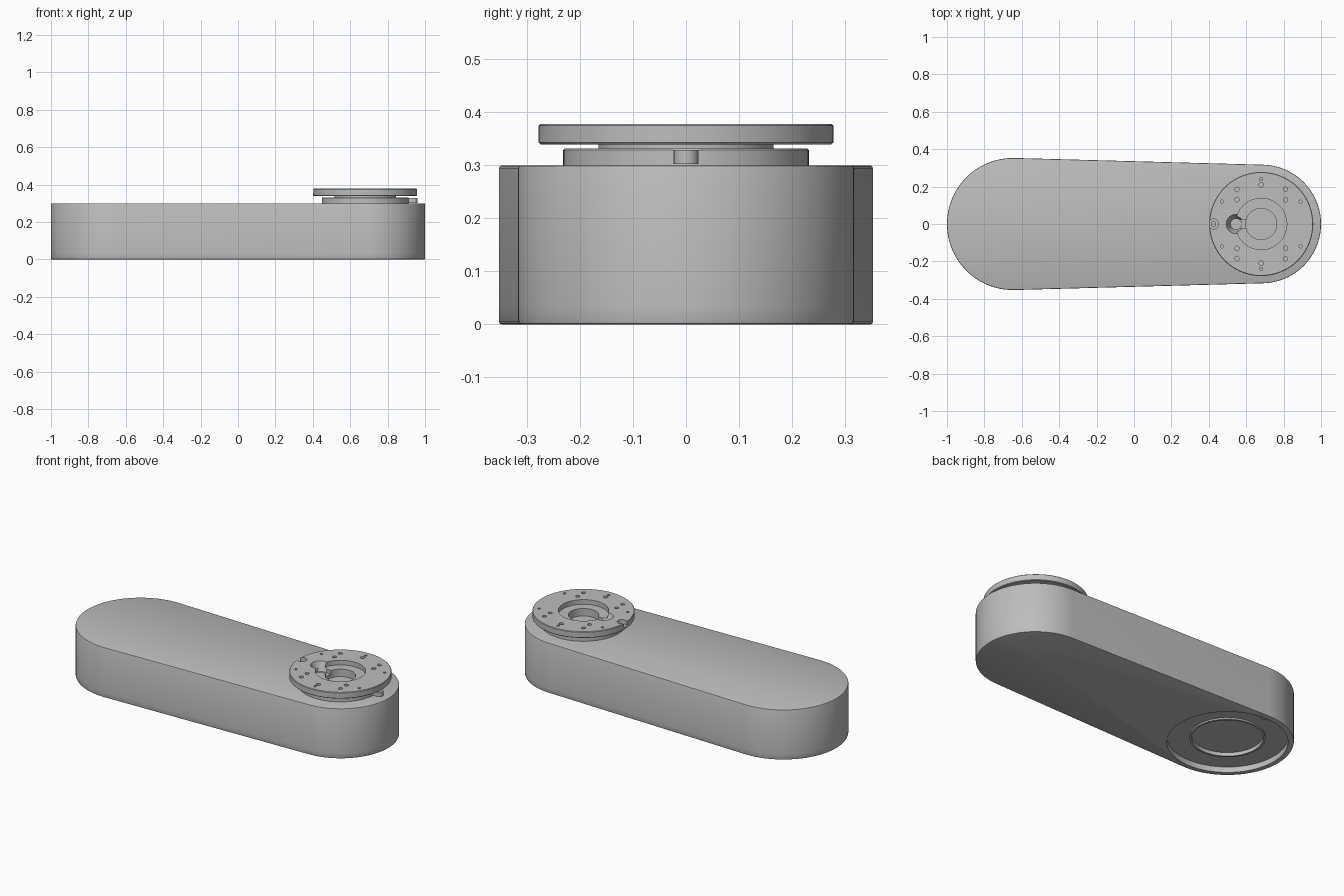
import bpy, bmesh, math
from mathutils import Vector, Matrix

cube = bpy.data.objects.get("Cube")
if cube:
    bpy.data.objects.remove(cube, do_unlink=True)

grey = bpy.data.materials.new("plain grey")
grey.use_nodes = True
COLOUR = (0.51, 0.51, 0.51, 1)
grey.diffuse_color = COLOUR
grey.node_tree.nodes["Principled BSDF"].inputs["Base Color"].default_value = COLOUR

BIG_X, BIG_R = -0.647, 0.353      # wide end of the arm
SMALL_X, SMALL_R = 0.683, 0.317   # narrow end of the arm
HUB_X = 0.68
SEAM_Z = 0.033


def finish(name, bm):
    bmesh.ops.recalc_face_normals(bm, faces=bm.faces)
    mesh = bpy.data.meshes.new(name)
    bm.to_mesh(mesh)
    bm.free()
    mesh.materials.append(grey)
    ob = bpy.data.objects.new(name, mesh)
    bpy.context.collection.objects.link(ob)
    return ob


def smooth(ob):
    bpy.ops.object.select_all(action='DESELECT')
    ob.select_set(True)
    bpy.context.view_layer.objects.active = ob
    bpy.ops.object.shade_smooth_by_angle(angle=math.radians(30))


def arm_slab(name, z0, z1, round_z):
    """Tapered slab with round ends, softened along the rim at round_z."""
    tilt = math.acos((BIG_R - SMALL_R) / (SMALL_X - BIG_X))
    steps = 48
    points = []
    for cx, r, a0, a1 in ((SMALL_X, SMALL_R, -tilt, tilt),
                          (BIG_X, BIG_R, tilt, 2 * math.pi - tilt)):
        for i in range(steps + 1):
            a = a0 + (a1 - a0) * i / steps
            points.append((cx + r * math.cos(a), r * math.sin(a), z0))
    bm = bmesh.new()
    face = bm.faces.new([bm.verts.new(p) for p in points])
    out = bmesh.ops.extrude_face_region(bm, geom=[face])
    verts = [v for v in out["geom"] if isinstance(v, bmesh.types.BMVert)]
    bmesh.ops.translate(bm, verts=verts, vec=(0, 0, z1 - z0))
    rim = [e for e in bm.edges if all(abs(v.co.z - round_z) < 1e-4 for v in e.verts)]
    bmesh.ops.bevel(bm, geom=rim, offset=0.005, segments=2, profile=0.5, affect='EDGES')
    return finish(name, bm)


def lathe(name, profile, cx, segments=96):
    bm = bmesh.new()
    verts = [bm.verts.new((r, 0, z)) for r, z in profile]
    edges = [bm.edges.new(pair) for pair in zip(verts, verts[1:])]
    bmesh.ops.spin(bm, geom=verts + edges, cent=(0, 0, 0), axis=(0, 0, 1),
                   angle=2 * math.pi, steps=segments)
    bmesh.ops.remove_doubles(bm, verts=bm.verts, dist=1e-5)
    bmesh.ops.translate(bm, verts=bm.verts, vec=(cx, 0, 0))
    return finish(name, bm)


def cylinder(name, x, y, r, z0, z1, r_low=None, segments=24):
    bm = bmesh.new()
    bmesh.ops.create_cone(bm, cap_ends=True, segments=segments,
                          radius1=r if r_low is None else r_low, radius2=r, depth=z1 - z0,
                          matrix=Matrix.Translation((x, y, (z0 + z1) / 2)))
    return finish(name, bm)


def block(name, x0, x1, y0, y1, z0, z1):
    bm = bmesh.new()
    size = Vector((x1 - x0, y1 - y0, z1 - z0))
    centre = Vector((x0 + x1, y0 + y1, z0 + z1)) / 2
    bmesh.ops.create_cube(bm, size=1, matrix=Matrix.Translation(centre) @ Matrix.Diagonal(size.to_4d()))
    return finish(name, bm)


def cut(ob, cutters):
    for c in cutters:
        mod = ob.modifiers.new("cut", 'BOOLEAN')
        mod.operation = 'DIFFERENCE'
        mod.solver = 'EXACT'
        mod.object = c
    graph = bpy.context.evaluated_depsgraph_get()
    mesh = bpy.data.meshes.new_from_object(ob.evaluated_get(graph))
    ob.modifiers.clear()
    ob.data = mesh
    for c in cutters:
        bpy.data.objects.remove(c, do_unlink=True)


# Arm housing and its bottom cover with a round opening
housing = arm_slab("arm_housing", SEAM_Z, 0.3, 0.3)
cover = arm_slab("bottom_cover", 0, SEAM_Z, 0)
cut(cover, [cylinder("opening_cutter", BIG_X, 0, 0.322, -0.05, 0.1, segments=96)])

# Shallow seat in the opening, ringed by a thin lip
cut(housing, [cylinder("seat_cutter", BIG_X, 0, 0.19, 0, 0.045, segments=96)])
lip = lathe("seat_lip", [(0.19, 0.036), (0.19, 0.024), (0.202, 0.024),
                         (0.202, 0.036), (0.19, 0.036)], BIG_X)

# Locating tab on the rim of the opening
tab = cylinder("locating_tab", BIG_X, 0.305, 0.022, 0.012, 0.036)

# Output hub: base disc, neck, flange, recess and bore in one turned part
hub = lathe("output_hub", [
    (0, 0.305), (0.083, 0.305), (0.083, 0.35), (0.137, 0.35), (0.137, 0.378),
    (0.275, 0.378), (0.278, 0.375), (0.278, 0.343), (0.275, 0.34), (0.165, 0.34),
    (0.165, 0.332), (0.229, 0.332), (0.232, 0.329), (0.232, 0.297), (0, 0.297)], HUB_X)

# Screw and pin holes, mirrored across both axes of the flange
holes = set()
for x, y, r in ((0, 0.21, 0.013), (0, 0.24, 0.008), (0.13, 0.13, 0.012),
                (0.13, 0.185, 0.012), (0.21, 0.12, 0.008)):
    for sx in (1, -1):
        for sy in (1, -1):
            holes.add((HUB_X + sx * x, sy * y, r))
cutters = [cylinder("hole_cutter", x, y, r, 0.345, 0.4, segments=16)
           for x, y, r in sorted(holes)]

# Keyhole slot beside the bore and index notch at the flange edge
cutters.append(cylinder("keyhole_cutter", 0.545, 0, 0.055, 0.325, 0.385, r_low=0.03))
cutters.append(block("slot_cutter", 0.545, 0.63, -0.025, 0.025, 0.328, 0.39))
cutters.append(cylinder("notch_cutter", 0.425, 0, 0.027, 0.352, 0.4))
cutters.append(cylinder("notch_pin_cutter", 0.425, 0, 0.012, 0.33, 0.4, segments=16))
cut(hub, cutters)

# Index key sticking out of the base disc, with a rounded nose
key = block("index_key", 0.89, 0.945, -0.024, 0.024, 0.303, 0.329)
nose = cylinder("index_key_nose", 0.936, 0, 0.024, 0.303, 0.329)

for part in (housing, cover, lip, tab, hub, key, nose):
    smooth(part)
